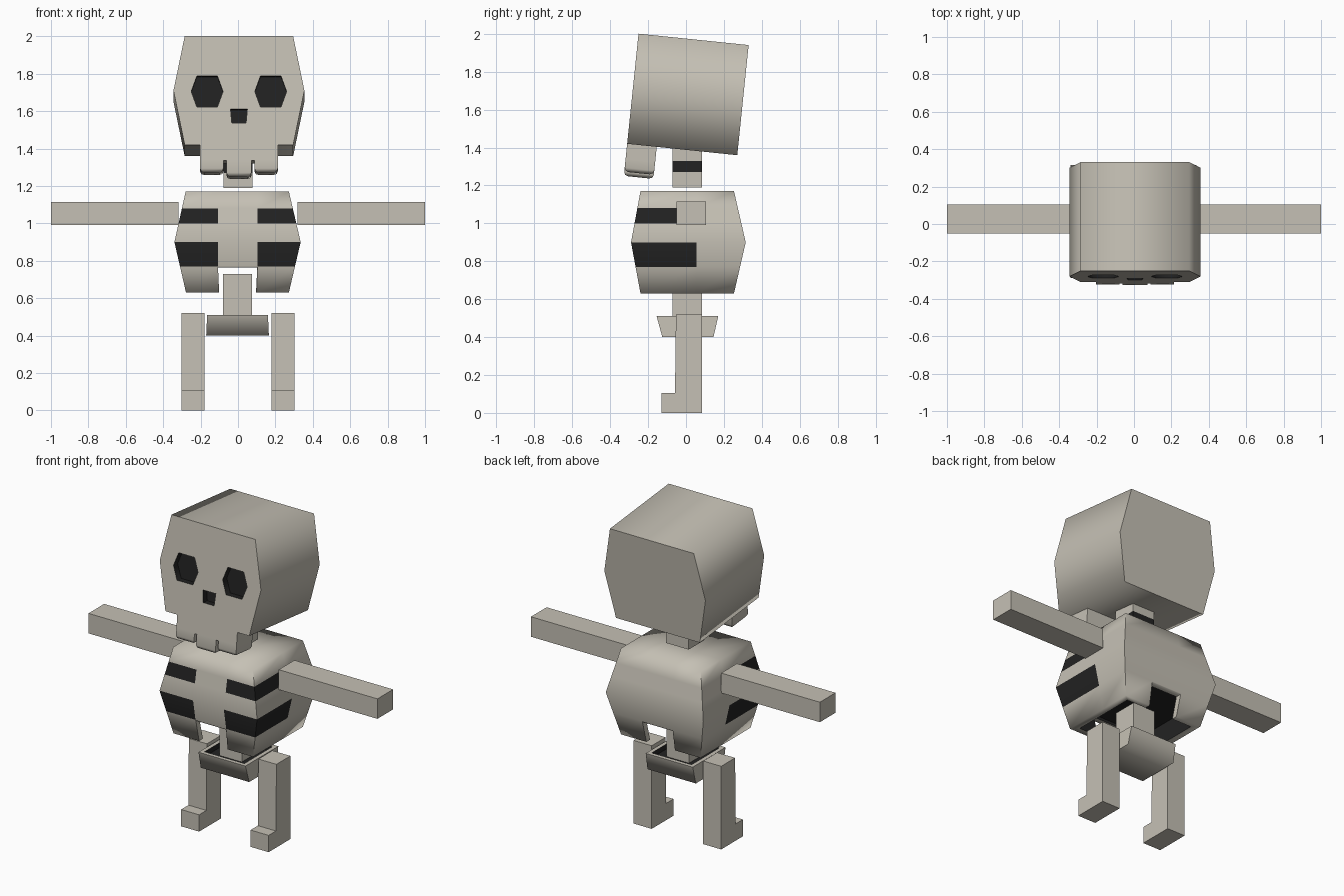
import bpy, bmesh, math
from mathutils import Matrix

if "Cube" in bpy.data.objects:
    bpy.data.objects.remove(bpy.data.objects["Cube"])


def material(name, rgb):
    m = bpy.data.materials.new(name)
    m.diffuse_color = (*rgb, 1)
    m.use_nodes = True
    m.node_tree.nodes["Principled BSDF"].inputs["Base Color"].default_value = m.diffuse_color
    return m


BONE = material("bone", (0.56, 0.53, 0.46))
BLACK = material("black", (0.016, 0.016, 0.016))
HEAD = Matrix.Translation((0.005, 0.01, 1.68)) @ Matrix.Rotation(math.radians(-5.9), 4, 'X')


def loft(rings):
    """Closed solid through rings of equal length."""
    bm = bmesh.new()
    vs = [[bm.verts.new(p) for p in r] for r in rings]
    n = len(vs[0])
    for a, b in zip(vs, vs[1:]):
        for i in range(n):
            bm.faces.new((a[i], a[(i + 1) % n], b[(i + 1) % n], b[i]))
    bm.faces.new(vs[0])
    bm.faces.new(vs[-1])
    bmesh.ops.recalc_face_normals(bm, faces=bm.faces)
    return bm


def rect(x0, x1, y0, y1, z):
    return [(x0, y0, z), (x1, y0, z), (x1, y1, z), (x0, y1, z)]


def box(x0, x1, y0, y1, z0, z1):
    return loft([rect(x0, x1, y0, y1, z0), rect(x0, x1, y0, y1, z1)])


def prism_y(profile, y0, y1):
    return loft([[(x, y, z) for x, z in profile] for y in (y0, y1)])


def paint(bm, planes, rule):
    """Slice along planes (axis, value), then blacken faces picked by rule."""
    for axis, v in planes:
        co, no = [0, 0, 0], [0, 0, 0]
        co[axis], no[axis] = v, 1
        bmesh.ops.bisect_plane(bm, geom=bm.verts[:] + bm.edges[:] + bm.faces[:],
                               plane_co=co, plane_no=no)
    for f in bm.faces:
        if rule(f.calc_center_median()):
            f.material_index = 1


def make(name, bm, mat=None, matrix=None, index=None):
    me = bpy.data.meshes.new(name)
    if matrix:
        bm.transform(matrix)
    if index is not None:
        for f in bm.faces:
            f.material_index = index
    bm.to_mesh(me)
    bm.free()
    for m in (BONE, BLACK):
        me.materials.append(m)
    ob = bpy.data.objects.new(name, me)
    bpy.context.collection.objects.link(ob)
    return ob


def cut(ob, bm, index):
    """Subtract bm from ob; the new faces take material index."""
    cutter = make("cutter", bm, index=index)
    cutter.hide_render = True
    mod = ob.modifiers.new("cut", 'BOOLEAN')
    mod.operation, mod.solver, mod.object = 'DIFFERENCE', 'EXACT', cutter
    mod.material_mode = 'INDEX'
    me = bpy.data.meshes.new_from_object(
        ob.evaluated_get(bpy.context.evaluated_depsgraph_get()))
    ob.modifiers.clear()
    ob.data = me
    bpy.data.objects.remove(cutter)


def smooth(ob, angle=80):
    """Soft shading, sharp at steep corners and at colour borders with steps."""
    bm = bmesh.new()
    bm.from_mesh(ob.data)
    for f in bm.faces:
        f.smooth = True
    for e in bm.edges:
        a = math.degrees(e.calc_face_angle(0))
        mixed = len({f.material_index for f in e.link_faces}) > 1
        e.smooth = a < (30 if mixed else angle)
    bm.to_mesh(ob.data)
    bm.free()


# Skull: tilted hexagonal prism with recessed eyes and nose
skull = make("skull", prism_y([(-.29, .292), (-.35, 0), (-.29, -.292),
                               (.29, -.292), (.35, 0), (.29, .292)], -.292, .292), matrix=HEAD)
for s in (-1, 1):
    hexagon = [(s * .17 + x, -.005 + z) for x, z in
               ((-.085, 0), (-.055, -.083), (.055, -.083), (.085, 0), (.055, .083), (-.055, .083))]
    eye = prism_y(hexagon, -.4, -.25)
    eye.transform(HEAD)
    cut(skull, eye, 1)
nose = prism_y([(-.045, -.1), (-.038, -.175), (.038, -.175), (.045, -.1)], -.4, -.25)
nose.transform(HEAD)
cut(skull, nose, 1)
smooth(skull)

# Upper jaw and three rounded teeth, flush with the face
make("jaw", box(-.208, .208, -.292, -.135, -.375, -.28), matrix=HEAD)
for name, x0, x1, z0 in (("tooth_left", -.208, -.083, -.44),
                         ("tooth_middle", -.067, .067, -.462),
                         ("tooth_right", .083, .208, -.44)):
    bm = box(x0, x1, -.292, -.135, z0, -.37)
    low = [e for e in bm.edges if all(v.co.z < -.4 for v in e.verts)]
    bmesh.ops.bevel(bm, geom=low, offset=.022, segments=2, profile=.5, affect='EDGES')
    smooth(make(name, bm, matrix=HEAD), 60)

# Neck with a black disc
bm = box(-.078, .078, -.07, .085, 1.19, 1.45)
paint(bm, [(2, 1.27), (2, 1.33)], lambda c: 1.27 < c.z < 1.33)
make("neck", bm)

# Rib cage: double frustum with black rib gaps, hollow below and notched through
bm = loft([rect(-.278, .272, -.24, .253, .63), rect(-.34, .335, -.29, .315, .9),
           rect(-.28, .272, -.24, .253, 1.17)])
paint(bm, [(2, .77), (2, 1.0), (2, 1.08), (0, -.108), (0, .105), (1, .055)],
      lambda c: abs(c.x) > .107 and c.y < .05 and (.77 < c.z < .9 or 1 < c.z < 1.08))
ribs = make("rib_cage", bm)
cut(ribs, prism_y([(-.095, .5), (.09, .5), (.103, .765), (-.107, .765)], -.6, .6), 0)
cut(ribs, loft([rect(-.21, .205, -.175, .19, .5), rect(-.27, .265, -.235, .25, .785)]), 1)
smooth(ribs)

# Lower spine
make("spine", box(-.08, .075, -.07, .085, .43, .73))

# Pelvis: tapered bowl with a black hollow
bm = loft([rect(-.17, .165, -.125, .145, .40), rect(-.165, .16, -.155, .17, .51)])
bm.faces.ensure_lookup_table()
top = max(bm.faces, key=lambda f: f.calc_center_median().z)
bmesh.ops.inset_region(bm, faces=[top], thickness=.035)
hollow = bmesh.ops.inset_region(bm, faces=[top], thickness=.002, depth=-.03)
for f in hollow["faces"] + [top]:
    f.material_index = 1
smooth(make("pelvis", bm))

# Arms and legs, mirrored; the leg is an L profile in the yz plane
LEG = [(-.13, 0), (.085, 0), (.085, .52), (-.053, .52), (-.058, .105), (-.13, .105)]
for s, side in ((-1, "left"), (1, "right")):
    a, b = sorted((s * .317, s * 1.0))
    make("arm_" + side, box(a, b, -.05, .105, .99, 1.115))
    make("leg_" + side, loft([[(s * x, y, z) for y, z in LEG] for x in (.178, .303)]))
